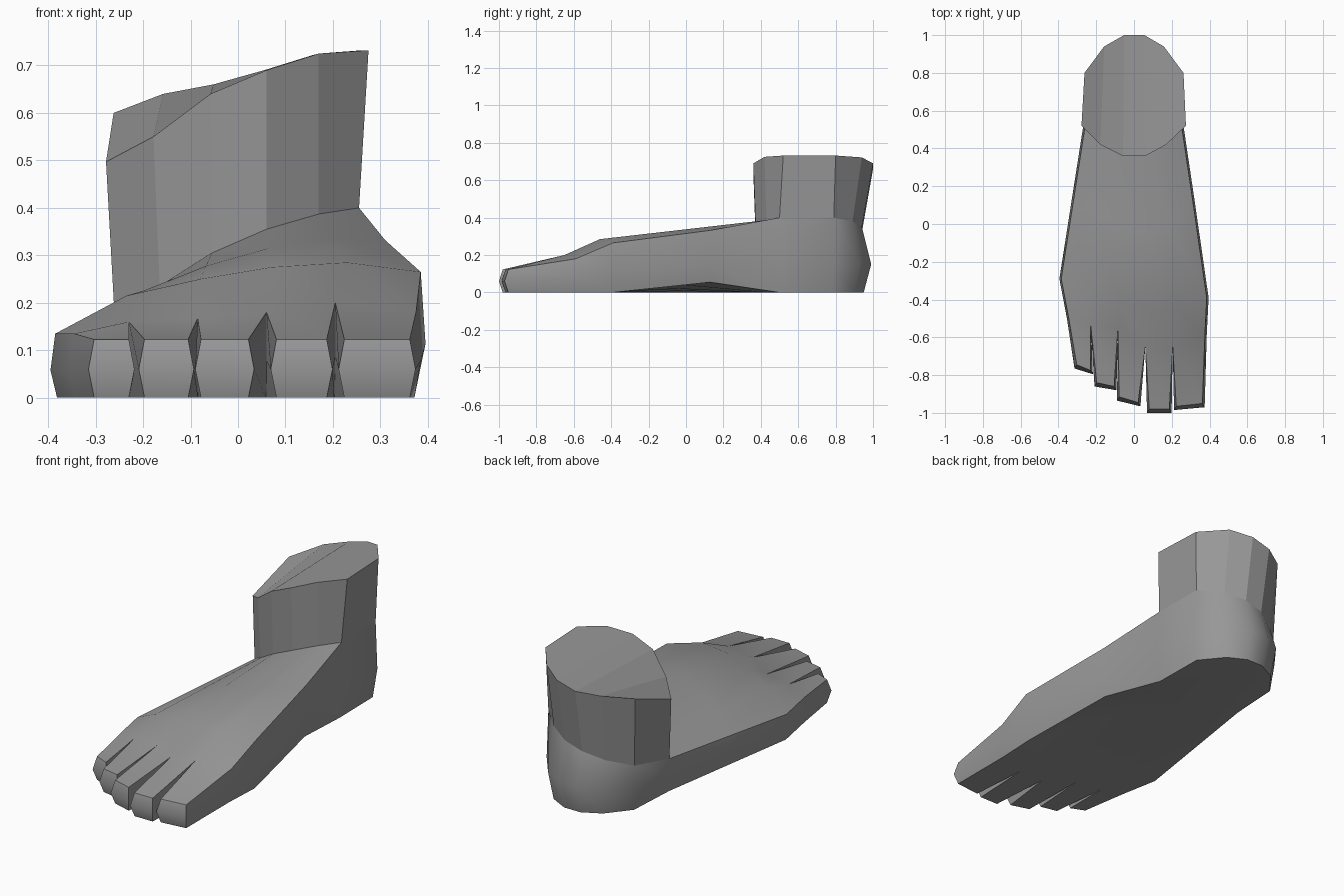
import bpy, bmesh

if "Cube" in bpy.data.objects:
    bpy.data.objects.remove(bpy.data.objects["Cube"])

bm = bmesh.new()
V = {}   # vertices by (row, column, layer)


def put(row, col, layer, x, y, z):
    V[row, col, layer] = bm.verts.new((x, y, z))


def face(*keys, smooth=True):
    bm.faces.new([V[k] for k in keys]).smooth = smooth


# Rows across the instep, six columns each, from little-toe side to big-toe side
ankle = [(-.26, .51, .172), (-.165, .425, .235), (-.055, .372, .305),
         (.06, .372, .355), (.17, .43, .387), (.255, .50, .40)]
ball = [(-.385, -.29, .135), (-.235, -.35, .215), (-.08, -.40, .25),
        (.07, -.45, .275), (.23, -.46, .285), (.385, -.39, .265)]
webs = [(-.345, -.50, .135), (-.23, -.53, .16), (-.085, -.55, .167),
        (.06, -.65, .18), (.205, -.65, .20), (.375, -.59, .18)]
middle = [tuple((p + q) / 2 for p, q in zip(a, b)) for a, b in zip(ankle, ball)]
middle[5] = (.31, .13, .332)
arch = [0, 0, .008, .02, .04, .055]

# Heel row (ankle crease, heel bulge, sole), same six columns
heel = [(-.252, .79, .24), (-.15, .89, .28), (-.05, .94, .32),
        (.05, .94, .35), (.15, .89, .38), (.252, .79, .40)]
heel_bulge_y = [.79, .93, .99, .99, .93, .79]

# Toe tips: left x, left y, right x, right y
tips = [(-.303, -.745, -.23, -.775), (-.197, -.84, -.105, -.86),
        (-.078, -.915, .022, -.945), (.081, -.98, .187, -.98),
        (.224, -.965, .362, -.95)]

# Top, middle and sole layers of the instep rows
for name, row in (("ankle", ankle), ("middle", middle), ("ball", ball), ("web", webs)):
    for i, (x, y, z) in enumerate(row):
        put(name, i, 0, x, y, z)
        outer = i in (0, 5)
        if outer or name == "web":
            push = (.01 if x > 0 else -.01) if outer else 0
            put(name, i, 1, x + push, y, z * .43)
        put(name, i, 2, x * (.965 if i == 5 else .99), y, arch[i] if name == "middle" else 0)

for i, (x, y, z) in enumerate(heel):
    put("heel", i, 0, x, y, z)
    put("heel", i, 1, x * 1.04, heel_bulge_y[i], .15)
    put("heel", i, 2, x * .96, y + (.01 if 0 < i < 5 else -.01), 0)

for i, (lx, ly, rx, ry) in enumerate(tips):
    for side, x, y, out in (("left", lx, ly, -.012), ("right", rx, ry, .012)):
        put(side, i, 0, x, y, .123)
        put(side, i, 1, x + out, y - .02, .06)
        put(side, i, 2, x, y, 0)

# Outside wall: follow the outline round all toes and the heel
outline = []
for i in range(5):
    outline += [("web", i), ("left", i), ("right", i)]
outline += [("web", 5), ("ball", 5), ("middle", 5), ("ankle", 5)]
outline += [("heel", i) for i in range(5, -1, -1)]
outline += [("ankle", 0), ("middle", 0), ("ball", 0)]
for a, b in zip(outline, outline[1:] + outline[:1]):
    for k in (0, 1):
        face((*a, k), (*b, k), (*b, k + 1), (*a, k + 1))

# Instep, toe tops and sole
for layer in (0, 2):
    rows = ["ankle", "middle", "ball", "web"]
    if layer == 2:
        rows.insert(0, "heel")
    for i in range(5):
        for a, b in zip(rows, rows[1:]):
            face((a, i, layer), (b, i, layer), (b, i + 1, layer), (a, i + 1, layer))
        face(("web", i, layer), ("left", i, layer), ("right", i, layer), ("web", i + 1, layer))

# Flat-faced ankle stump with a slanted cut
cut_front = [(-.278, .52, .497), (-.178, .42, .55), (-.058, .36, .64),
             (.06, .36, .69), (.17, .42, .725), (.275, .52, .732)]
cut_back = [(-.262, .80, .60), (-.158, .94, .64), (-.052, 1.0, .66),
            (.055, 1.0, .69), (.158, .94, .722), (.262, .80, .732)]
for i in range(6):
    put("cut_front", i, 0, *cut_front[i])
    put("cut_back", i, 0, *cut_back[i])
for i in range(5):
    for low, high in (("ankle", "cut_front"), ("heel", "cut_back"), ("cut_front", "cut_back")):
        face((low, i, 0), (low, i + 1, 0), (high, i + 1, 0), (high, i, 0), smooth=False)
for i in (0, 5):
    face(("ankle", i, 0), ("heel", i, 0), ("cut_back", i, 0), ("cut_front", i, 0), smooth=False)

bmesh.ops.recalc_face_normals(bm, faces=bm.faces)
# Keep hard edges sharp, heel and toe fronts soft, ankle flat
for e in bm.edges:
    e.smooth = e.calc_face_angle(0) < 0.85 and all(f.smooth for f in e.link_faces)

mesh = bpy.data.meshes.new("foot")
bm.to_mesh(mesh)
bm.free()
foot = bpy.data.objects.new("foot", mesh)
bpy.context.collection.objects.link(foot)

# Dark grey
grey = bpy.data.materials.new("dark_grey")
grey.diffuse_color = (.31, .31, .31, 1)
grey.use_nodes = True
grey.node_tree.nodes["Principled BSDF"].inputs["Base Color"].default_value = grey.diffuse_color
mesh.materials.append(grey)
